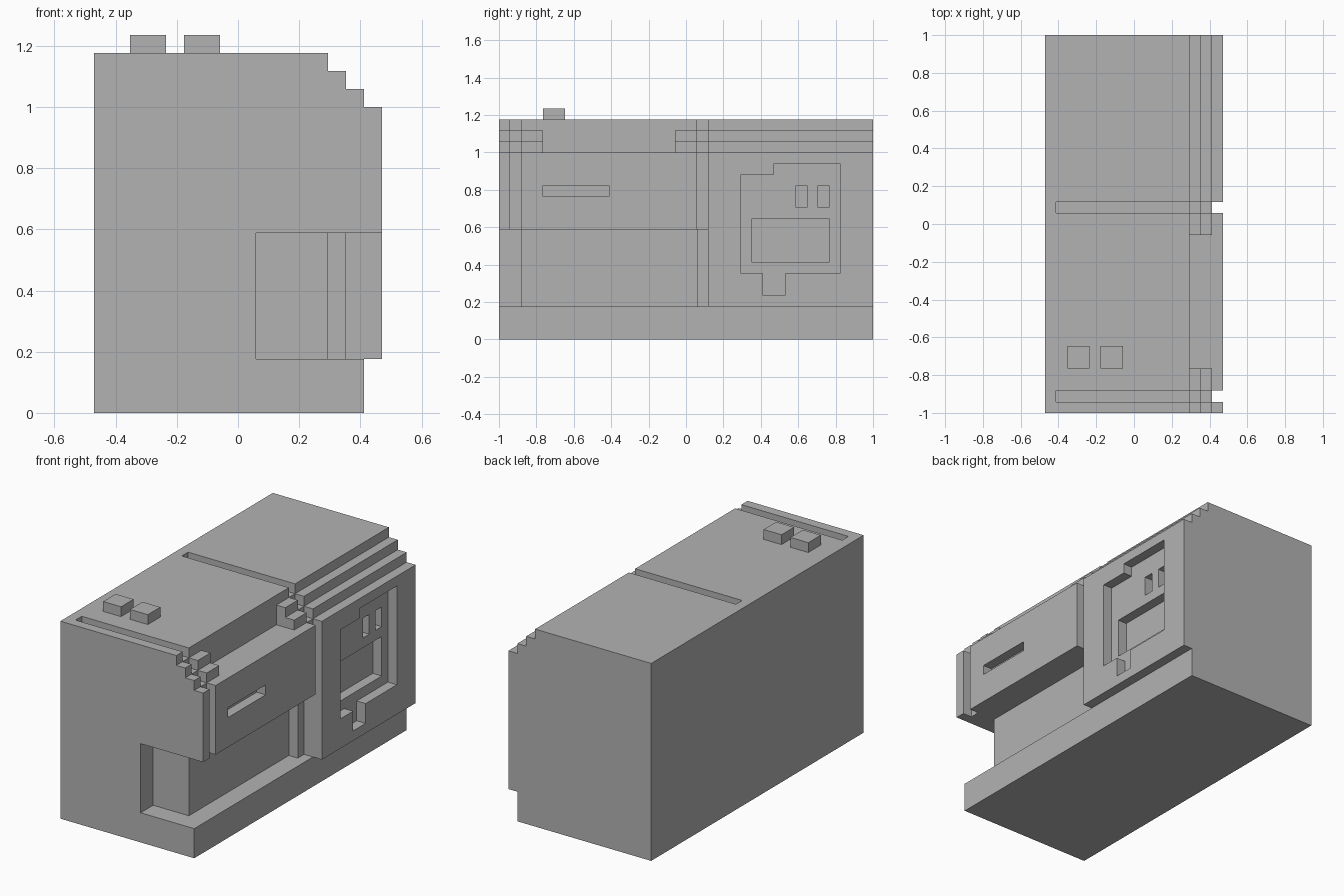
import bpy
import bmesh

cube = bpy.data.objects.get("Cube")
if cube:
    bpy.data.objects.remove(cube, do_unlink=True)

U = 1 / 17  # one block of the grid everything is built on

grey = bpy.data.materials.new("plain grey")
grey.use_nodes = True
COLOUR = (0.45, 0.45, 0.45, 1)
grey.diffuse_color = COLOUR
grey.node_tree.nodes["Principled BSDF"].inputs["Base Color"].default_value = COLOUR


def prism(name, profile, axis, lo, hi):
    """Extrude a 2D profile along an axis, in block units."""
    place = {"x": lambda a, b, t: (t, a, b),
             "y": lambda a, b, t: (a, t, b),
             "z": lambda a, b, t: (a, b, t)}[axis]
    bm = bmesh.new()
    face = bm.faces.new([bm.verts.new([c * U for c in place(a, b, lo)]) for a, b in profile])
    ext = bmesh.ops.extrude_face_region(bm, geom=[face])
    shift = [c * U for c in place(0, 0, hi - lo)]
    new_verts = [g for g in ext["geom"] if isinstance(g, bmesh.types.BMVert)]
    bmesh.ops.translate(bm, verts=new_verts, vec=shift)
    if not any(len(f.verts) == len(profile) and f is face for f in bm.faces):
        bm.faces.new([v for v in bm.verts if v not in new_verts])
    bmesh.ops.recalc_face_normals(bm, faces=bm.faces)
    mesh = bpy.data.meshes.new(name)
    bm.to_mesh(mesh)
    bm.free()
    mesh.materials.append(grey)
    obj = bpy.data.objects.new(name, mesh)
    bpy.context.collection.objects.link(obj)
    return obj


def rect(a0, a1, b0, b1):
    return [(a0, b0), (a1, b0), (a1, b1), (a0, b1)]


def box(name, x, y, z):
    return prism(name, rect(*x, *y), "z", *z)


def carve(target, cutter):
    mod = target.modifiers.new("carve", "BOOLEAN")
    mod.operation = "DIFFERENCE"
    mod.solver = "EXACT"
    mod.object = cutter
    cutter.hide_render = True
    bpy.context.view_layer.objects.active = target
    bpy.ops.object.modifier_apply(modifier=mod.name)
    bpy.data.objects.remove(cutter, do_unlink=True)


# Main cabinet with a stepped upper edge
steps = [(-8, 0), (7, 0), (7, 18), (6, 18), (6, 19), (5, 19), (5, 20), (-8, 20)]
cabinet = prism("cabinet", steps, "y", -17, 17)

# Ledge above the door, where the steps are missing
carve(cabinet, box("ledge_cutter", (5, 9), (-13, -1), (17, 22)))

# Two grooves across the top, following the steps down
groove = [(-7, 19), (5, 19), (5, 18), (6, 18), (6, 17), (9, 17), (9, 22), (-7, 22)]
for y in (-16, 1):
    carve(cabinet, prism("groove_cutter", groove, "y", y, y + 1))

# Open bay under the door
bay = [(1, -18), (9, -18), (9, 2), (6, 2), (6, 1), (5, 1), (5, -15), (1, -15)]
carve(cabinet, prism("bay_cutter", bay, "z", 3, 10))

# Deeper holes behind the rear panel: one wide, two small
for y, z in (((6, 13), (7, 11)), ((10, 11), (12, 14)), ((12, 13), (12, 14))):
    carve(cabinet, box("hole_cutter", (6, 9), y, z))

# Outer panels on the side
box("corner_strip", (7, 8), (-17, -16), (10, 17))
door = box("door", (7, 8), (-15, 1), (10, 17))
carve(door, box("handle_cutter", (6, 9), (-13, -7), (13, 14)))

rear_panel = box("rear_panel", (7, 8), (2, 17), (3, 17))
outline = [(5, 6), (7, 6), (7, 4), (9, 4), (9, 6), (14, 6),
           (14, 16), (8, 16), (8, 15), (5, 15)]
carve(rear_panel, prism("outline_cutter", outline, "x", 6, 9))

# Two buttons on top
for name, x in (("left_button", -3), ("right_button", -6)):
    box(name, (x, x + 2), (-13, -11), (20, 21))
